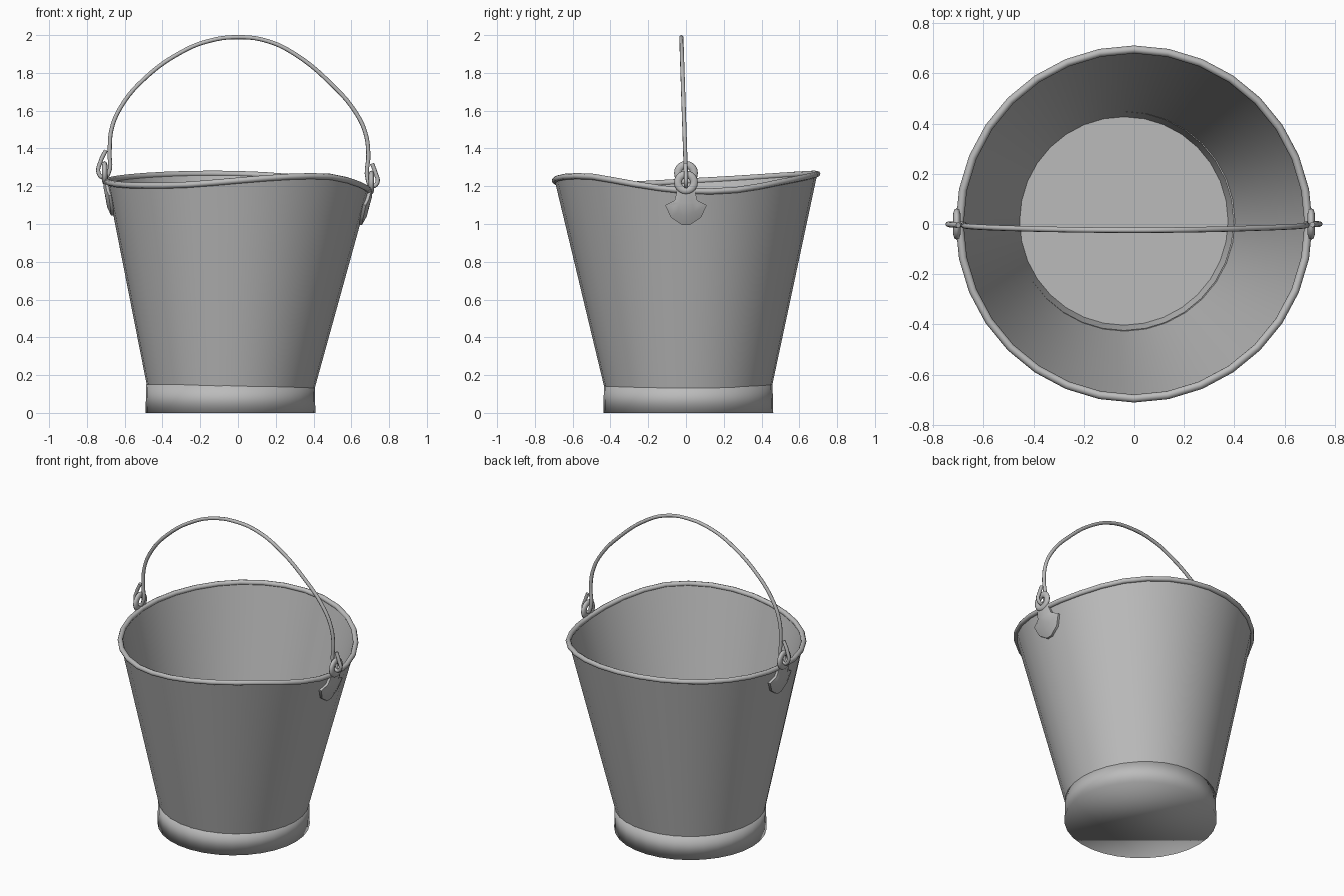
import bpy, bmesh, math
from mathutils import Vector

if "Cube" in bpy.data.objects:
    bpy.data.objects.remove(bpy.data.objects["Cube"])

SEG = 32
BASE = Vector((-0.04, 0.012, 0))      # the foot sits slightly off centre
RIM_R = 0.695

metal = bpy.data.materials.new("galvanised_grey")
metal.use_nodes = True
GREY = (0.5, 0.5, 0.5, 1)
metal.diffuse_color = GREY
metal.node_tree.nodes["Principled BSDF"].inputs["Base Color"].default_value = GREY


def finish(name, bm, angle=None):
    bmesh.ops.recalc_face_normals(bm, faces=bm.faces)
    mesh = bpy.data.meshes.new(name)
    bm.to_mesh(mesh)
    bm.free()
    ob = bpy.data.objects.new(name, mesh)
    bpy.context.collection.objects.link(ob)
    mesh.materials.append(metal)
    bpy.ops.object.select_all(action='DESELECT')
    ob.select_set(True)
    bpy.context.view_layer.objects.active = ob
    if angle:
        bpy.ops.object.shade_smooth_by_angle(angle=math.radians(angle))
    else:
        bpy.ops.object.shade_smooth()
    return ob


def loft(name, rings, cap_first=False, cap_last=False, angle=None):
    bm = bmesh.new()
    loops = [[bm.verts.new(p) for p in ring] for ring in rings]
    for a, b in zip(loops, loops[1:]):
        for i in range(len(a)):
            j = (i + 1) % len(a)
            bm.faces.new((a[i], a[j], b[j], b[i]))
    if cap_first:
        bm.faces.new(loops[0])
    if cap_last:
        bm.faces.new(loops[-1])
    return finish(name, bm, angle)


def tube(name, points, radius, cyclic=False):
    cu = bpy.data.curves.new(name, 'CURVE')
    cu.dimensions = '3D'
    cu.bevel_depth = radius
    cu.bevel_resolution = 2
    cu.resolution_u = 5
    cu.use_fill_caps = True
    sp = cu.splines.new('BEZIER')
    sp.bezier_points.add(len(points) - 1)
    for bp, p in zip(sp.bezier_points, points):
        bp.co = p
        bp.handle_left_type = bp.handle_right_type = 'AUTO'
    if cyclic:
        cu.resolution_u = 1
        sp.use_cyclic_u = True
    ob = bpy.data.objects.new(name, cu)
    bpy.context.collection.objects.link(ob)
    cu.materials.append(metal)
    bpy.ops.object.select_all(action='DESELECT')
    ob.select_set(True)
    bpy.context.view_layer.objects.active = ob
    bpy.ops.object.convert(target='MESH')
    bpy.ops.object.shade_smooth()


def circle(r, z, centre=BASE):
    return [centre + Vector((r * math.cos(a), r * math.sin(a), z))
            for a in (2 * math.pi * i / SEG for i in range(SEG))]


# Wavy rim: heights every 22.5 degrees, with smooth midpoints
KEYS = [1.175, 1.18, 1.22, 1.25, 1.265, 1.265, 1.255, 1.24,
        1.225, 1.21, 1.203, 1.208, 1.23, 1.25, 1.25, 1.21]
heights = []
for i, k in enumerate(KEYS):
    n, n2, p = KEYS[(i + 1) % 16], KEYS[(i + 2) % 16], KEYS[i - 1]
    heights += [k, (9 * (k + n) - p - n2) / 16]


def rim_ring(r):
    return [Vector((p.x, p.y, h)) for p, h in zip(circle(r, 0, Vector()), heights)]


def between(a, b, t):
    return [p.lerp(q, t) for p, q in zip(a, b)]


# Tapered wall with inner floor
steps = [i / 6 for i in range(7)]
outer = [between(circle(0.424, 0.05), rim_ring(RIM_R), t) for t in steps]
inner = [between(circle(0.415, 0.05), rim_ring(RIM_R - 0.01), t) for t in steps]
loft("bucket_body", outer + inner[::-1], cap_last=True, angle=40)

# Rolled rim
tube("rolled_rim", rim_ring(RIM_R), 0.016, cyclic=True)

# Foot band with closed underside
loft("foot_band", [circle(0.436, 0.15), circle(0.446, 0.15), circle(0.45, 0)],
     cap_last=True)

# Ears: shield plate on the wall and an eye ring above the rim
SHIELD = [(0.045, 0.01), (0.06, -0.05), (0.11, -0.075), (0.08, -0.14), (0.02, -0.18)]
outline = SHIELD + [(-y, z) for y, z in reversed(SHIELD)]
for name, side, foot_x, rim_z in (("left", 1, 0.41, 1.175), ("right", -1, 0.49, 1.225)):
    def on_wall(y, z, off):
        r = foot_x + (z - 0.15) * (RIM_R - foot_x) / (rim_z - 0.15)
        return Vector((side * (math.sqrt(r * r - y * y) + off), y, z))

    bm = bmesh.new()
    layers = []
    for scale, off in ((1, -0.004), (1, 0.012), (0.55, 0.024)):
        layers.append([bm.verts.new(on_wall(y * scale, rim_z - 0.08 + (z + 0.08) * scale, off))
                       for y, z in outline])
    for a, b in zip(layers, layers[1:]):
        for i in range(len(a)):
            j = (i + 1) % len(a)
            bm.faces.new((a[i], a[j], b[j], b[i]))
    bm.faces.new(layers[-1])
    bm.faces.new(layers[0])
    finish(name + "_ear_plate", bm, 50)

    bpy.ops.mesh.primitive_torus_add(
        major_radius=0.043, minor_radius=0.02, major_segments=20, minor_segments=8,
        location=(side * 0.706, 0, rim_z + 0.045), rotation=(0, math.pi / 2, 0))
    ring = bpy.context.object
    ring.name = name + "_ear_eye"
    ring.scale.z = 0.7
    ring.data.materials.append(metal)
    bpy.ops.object.shade_smooth()

# Wire handle with a hook at each end
ARC = [(-0.70, 1.39), (-0.728, 1.33), (-0.738, 1.27), (-0.71, 1.245), (-0.685, 1.27),
       (-0.68, 1.38), (-0.67, 1.5), (-0.62, 1.62), (-0.5, 1.765), (-0.3, 1.91),
       (-0.15, 1.97), (0, 1.989), (0.15, 1.97), (0.3, 1.90), (0.5, 1.735),
       (0.62, 1.595), (0.675, 1.48), (0.69, 1.37), (0.686, 1.24), (0.71, 1.2),
       (0.738, 1.22), (0.728, 1.27), (0.71, 1.32)]
tube("wire_handle", [(x, -0.025 * max(0, (z - 1.25) / 0.75), z) for x, z in ARC], 0.011)
